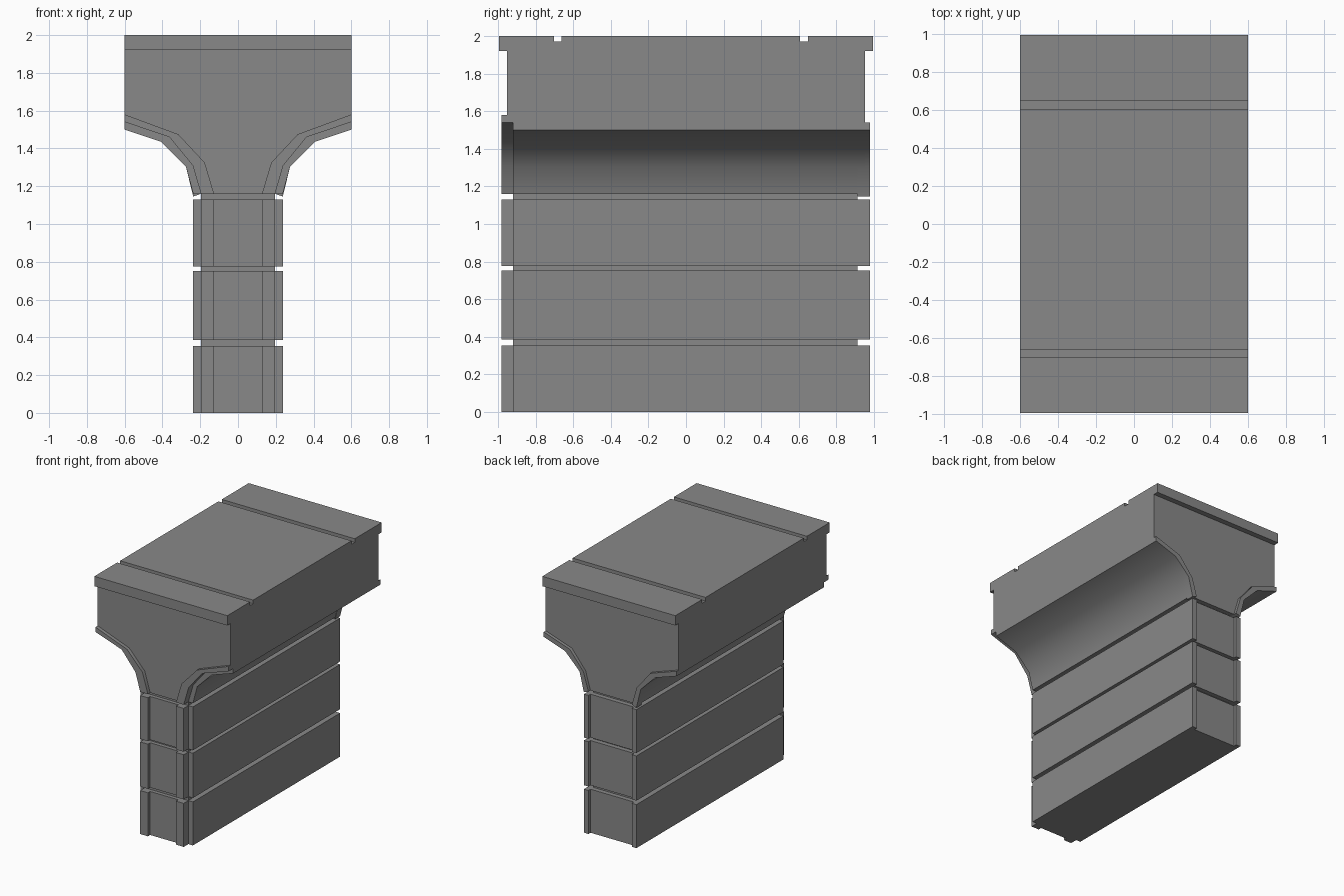
import bpy, bmesh, math
from mathutils import Vector

if "Cube" in bpy.data.objects:
    bpy.data.objects.remove(bpy.data.objects["Cube"])

stone = bpy.data.materials.new("grey stone")
stone.diffuse_color = (0.25, 0.25, 0.25, 1)
stone.use_nodes = True
stone.node_tree.nodes["Principled BSDF"].inputs["Base Color"].default_value = stone.diffuse_color


def prism(name, outlines, axis, lo, hi, smooth=False):
    """Extrude 2D outlines along an axis: x uses (y,z), y uses (x,z), z uses (x,y)."""
    def place(p, d):
        c = list(p)
        c.insert("xyz".index(axis), d)
        return Vector(c)
    bm = bmesh.new()
    for pts in outlines:
        a = [bm.verts.new(place(p, lo)) for p in pts]
        b = [bm.verts.new(place(p, hi)) for p in pts]
        bm.faces.new(a)
        bm.faces.new(b[::-1])
        for i in range(len(pts)):
            j = (i + 1) % len(pts)
            bm.faces.new((a[i], b[i], b[j], a[j]))
    bmesh.ops.recalc_face_normals(bm, faces=bm.faces)
    me = bpy.data.meshes.new(name)
    bm.to_mesh(me)
    bm.free()
    me.materials.append(stone)
    ob = bpy.data.objects.new(name, me)
    bpy.context.collection.objects.link(ob)
    if smooth:
        bpy.ops.object.select_all(action='DESELECT')
        ob.select_set(True)
        bpy.context.view_layer.objects.active = ob
        bpy.ops.object.shade_smooth_by_angle(angle=math.radians(35))
    return ob


def flip(pts):
    return [(-x, v) for x, v in pts]


def closed(half):
    """Right half outline joined to its mirror image."""
    return half + flip(half)[::-1]


# Flared bracket curves, from the stem upwards: outer edge, trim edge, panel edge
outer = [(0.237, 1.16), (0.276, 1.305), (0.406, 1.435), (0.6, 1.5)]
middle = [(0.196, 1.16), (0.24, 1.31), (0.363, 1.46), (0.6, 1.54)]
inner = [(0.127, 1.16), (0.176, 1.325), (0.316, 1.475), (0.6, 1.58)]

# Flared head, with a slightly narrower front layer
prism("flared_head", [closed(outer + [(0.6, 1.92)])], "y", -0.92, 0.951, True)
prism("front_panel", [closed(middle + [(0.6, 1.92)])], "y", -0.951, -0.92, True)

# Raised trims following the curves
front = middle + inner[::-1]
prism("front_trim", [front, flip(front)], "y", -0.98, -0.92, True)
back = [(0.237, 1.145)] + outer[1:] + middle[::-1]
prism("back_trim", [back, flip(back)], "y", 0.913, 0.978, True)

# Top slab with two cross grooves
prism("top_slab", [[(-0.995, 1.92), (0.995, 1.92), (0.995, 2),
                    (0.648, 2), (0.648, 1.97), (0.605, 1.97), (0.605, 2),
                    (-0.662, 2), (-0.662, 1.97), (-0.701, 1.97), (-0.701, 2),
                    (-0.995, 2)]], "x", -0.6, 0.6)

# Stem courses with front strips and back corner strips
section = closed([(0.127, -0.951), (0.127, -0.98), (0.196, -0.98), (0.196, -0.92),
                  (0.237, -0.92), (0.237, 0.978), (0.196, 0.978), (0.196, 0.951)])
for i, (z0, z1) in enumerate([(0, 0.355), (0.387, 0.752), (0.776, 1.13)]):
    prism(f"stem_course_{i + 1}", [section], "z", z0, z1)

# Recessed joints between the courses
joint = closed([(0.196, -0.92), (0.196, 0.913)])
for i, (z0, z1) in enumerate([(0.355, 0.387), (0.752, 0.776), (1.13, 1.16)]):
    prism(f"stem_joint_{i + 1}", [joint], "z", z0, z1)
